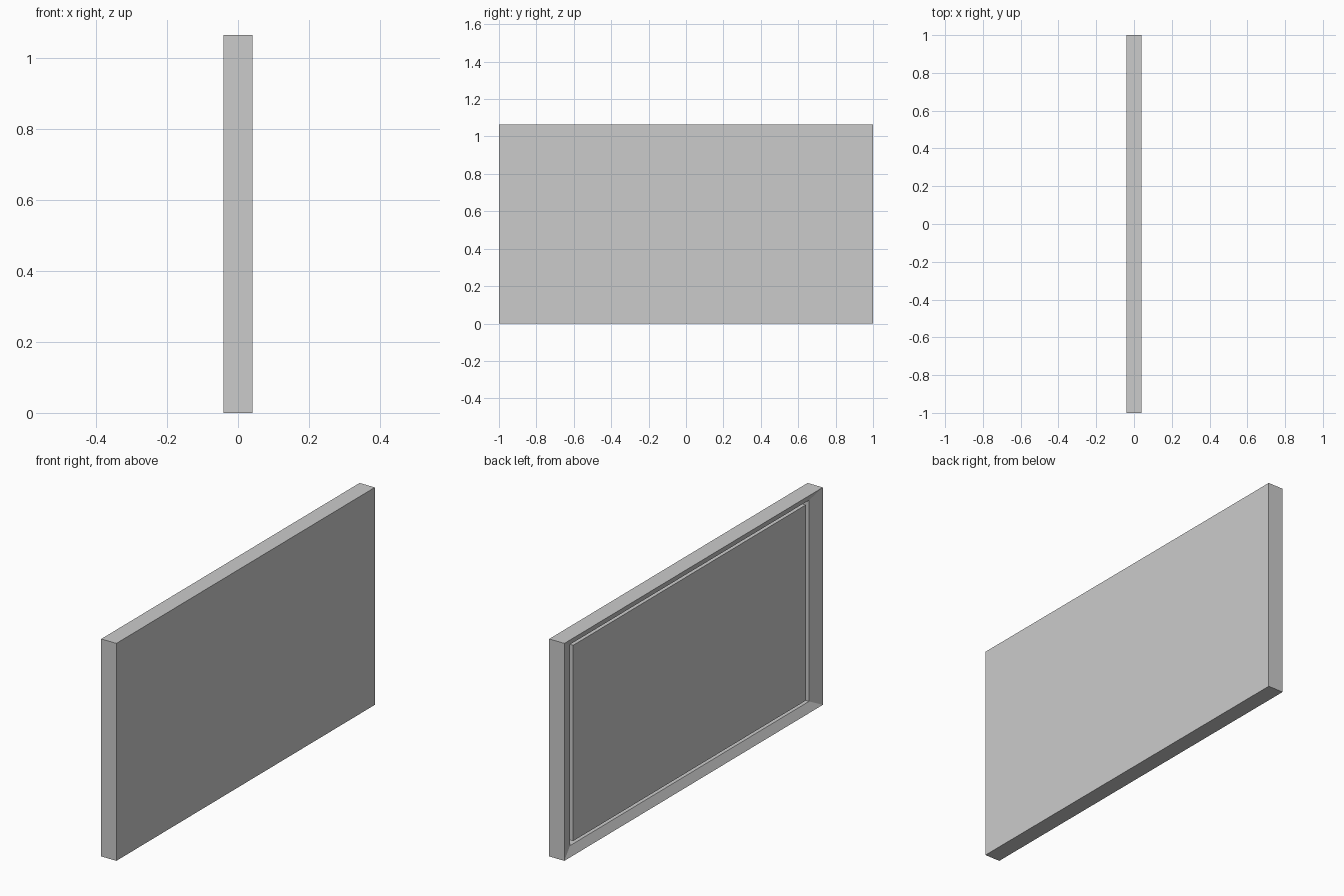
import bpy

if "Cube" in bpy.data.objects:
    bpy.data.objects.remove(bpy.data.objects["Cube"])

HALF_Y, HALF_Z, X = 1.0, 0.5325, 0.041
FACE = -X + 0.022      # depth of rim and panel face
FLOOR = FACE + 0.032   # bottom of the groove


def stepped_rect(name, steps, back_cap=False, front_cap=False):
    """Bridge proportionally scaled rectangles, each step being (scale, x)."""
    corners = [(1, -1), (-1, -1), (-1, 1), (1, 1)]
    verts = [(x, sy * s * HALF_Y, HALF_Z + sz * s * HALF_Z)
             for s, x in steps for sy, sz in corners]
    faces = []
    for r in range(len(steps) - 1):
        a, b = 4 * r, 4 * r + 4
        for i in range(4):
            j = (i + 1) % 4
            faces.append((a + i, a + j, b + j, b + i))
    if back_cap:
        faces.append((3, 2, 1, 0))
    if front_cap:
        n = 4 * (len(steps) - 1)
        faces.append((n, n + 1, n + 2, n + 3))
    mesh = bpy.data.meshes.new(name)
    mesh.from_pydata(verts, [], faces)
    mesh.update()
    obj = bpy.data.objects.new(name, mesh)
    bpy.context.collection.objects.link(obj)
    return obj


# Casing: flat back, sides, sloping bezel, then the groove round the panel
stepped_rect("casing", [(1, X), (1, -X), (0.925, FACE),
                        (0.925, FLOOR), (0.90, FLOOR)], back_cap=True)

# Flat panel rising from the groove floor
stepped_rect("panel", [(0.90, FLOOR), (0.90, FACE)], front_cap=True)
